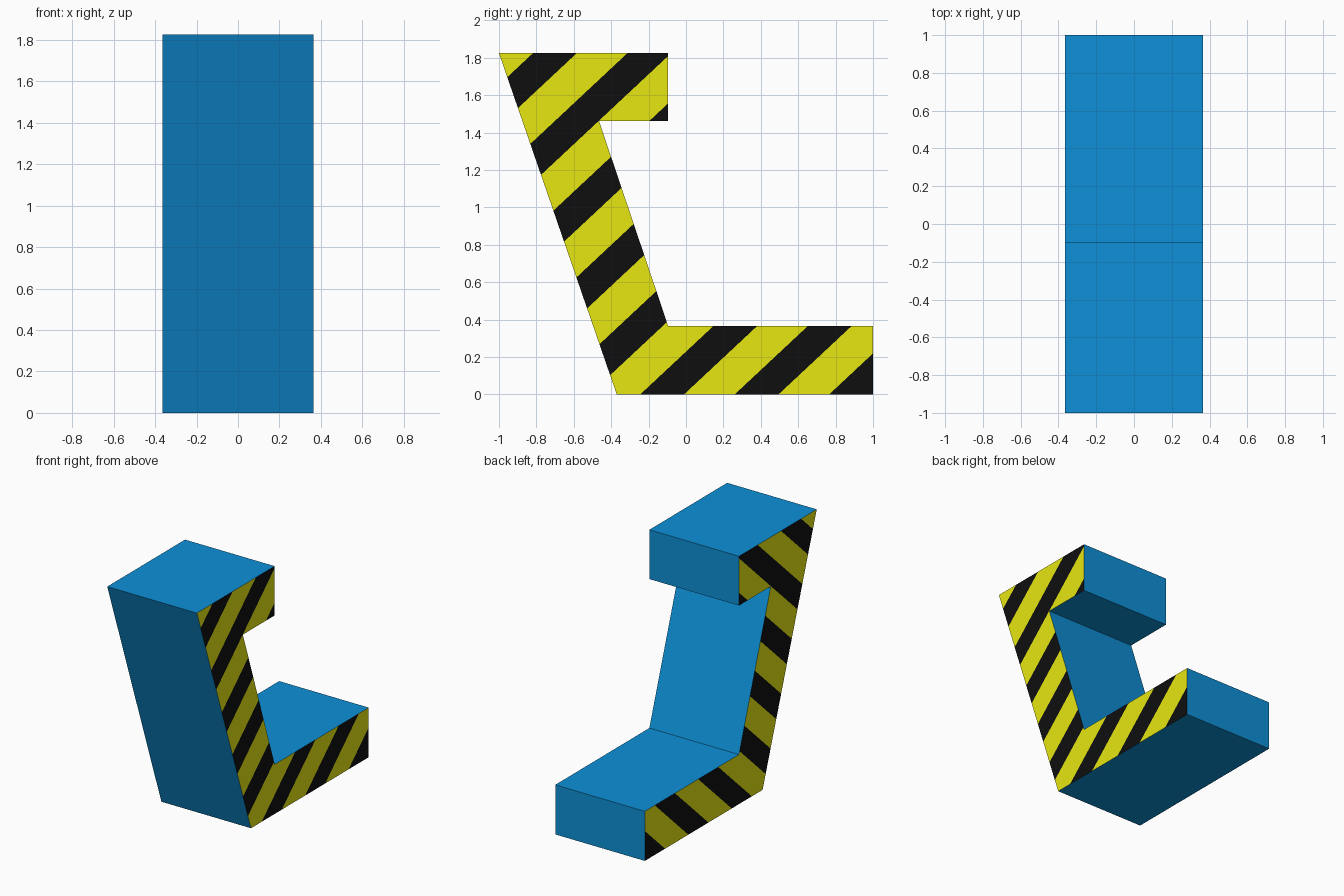
import bpy, bmesh
from mathutils import Vector

if "Cube" in bpy.data.objects:
    bpy.data.objects.remove(bpy.data.objects["Cube"])

HALF_W = 0.365
SLOPE, PERIOD, START, BLACK_W = 0.935, 0.505, -0.245, 0.234


def srgb(r, g, b):
    lin = [(c / 255 / 12.92) if c < 11 else ((c / 255 + 0.055) / 1.055) ** 2.4 for c in (r, g, b)]
    return (*lin, 1.0)


def material(name, rgb):
    m = bpy.data.materials.new(name)
    m.diffuse_color = srgb(*rgb)
    m.use_nodes = True
    m.node_tree.nodes["Principled BSDF"].inputs["Base Color"].default_value = m.diffuse_color
    return m


# Side profile (y, z): foot, leaning upright and top lip
profile = [(-0.37, 0), (1, 0), (1, 0.365), (-0.095, 0.365),
           (-0.465, 1.462), (-0.095, 1.462), (-0.095, 1.825), (-1, 1.825)]

bm = bmesh.new()
face = bm.faces.new([bm.verts.new((-HALF_W, y, z)) for y, z in profile])
ext = bmesh.ops.extrude_face_region(bm, geom=[face])
bmesh.ops.translate(bm, vec=(2 * HALF_W, 0, 0),
                    verts=[v for v in ext["geom"] if isinstance(v, bmesh.types.BMVert)])
bmesh.ops.recalc_face_normals(bm, faces=bm.faces[:])


def side_faces():
    return [f for f in bm.faces if abs(f.normal.x) > 0.9]


# Cut the diagonal stripe edges into both sides
normal = Vector((0, 1, -1 / SLOPE)).normalized()
for k in range(-6, 3):
    for c in (START + k * PERIOD, START + k * PERIOD + BLACK_W):
        sides = side_faces()
        edges = {e for f in sides for e in f.edges}
        verts = {v for f in sides for v in f.verts}
        bmesh.ops.bisect_plane(bm, geom=[*verts, *edges, *sides], dist=1e-5,
                               plane_co=(0, c, 0), plane_no=normal)
        bm.normal_update()

# Blue body, alternating yellow and black on the sides
for f in side_faces():
    p = f.calc_center_median()
    phase = (p.y - p.z / SLOPE - START) % PERIOD
    f.material_index = 2 if phase < BLACK_W else 1

mesh = bpy.data.meshes.new("striped_bracket")
bm.to_mesh(mesh)
bm.free()
for m in (material("blue", (14, 144, 215)), material("warning yellow", (250, 250, 20)),
          material("stripe black", (15, 15, 15))):
    mesh.materials.append(m)
bpy.context.collection.objects.link(bpy.data.objects.new("striped_bracket", mesh))
